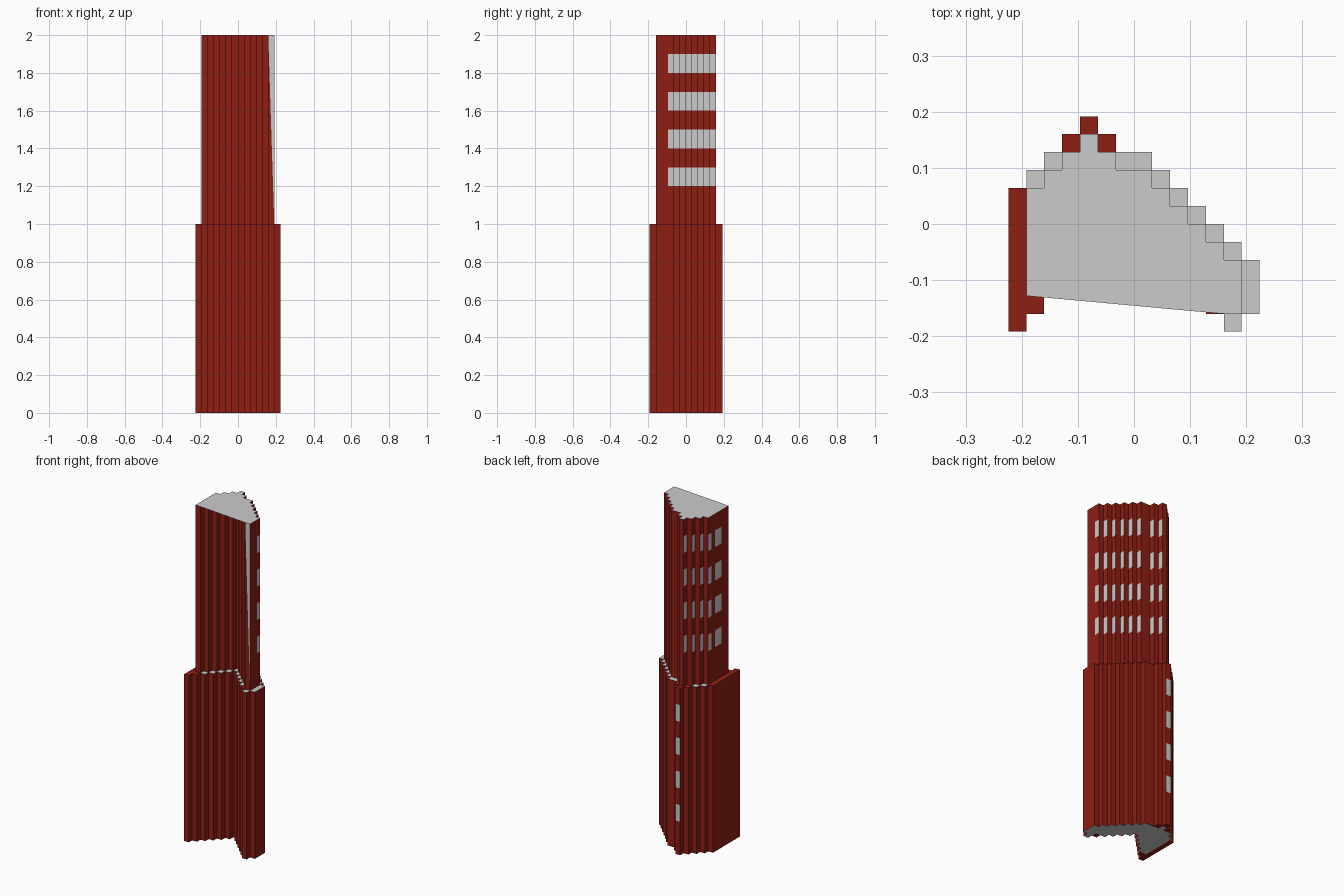
import bpy, bmesh

if "Cube" in bpy.data.objects:
    bpy.data.objects.remove(bpy.data.objects["Cube"])

C = 0.032  # plan cell size
red = bpy.data.materials.new("brick_red")
red.diffuse_color = (0.27, 0.013, 0.007, 1)
red.use_nodes = True
red.node_tree.nodes["Principled BSDF"].inputs["Base Color"].default_value = red.diffuse_color

# Plan columns: x index -> (front y, back y), in cells
fronts = [-6, -5, -4, -3, -2, -1, 0, -1, -2, -3, -4, -5, -6, -5]
backs = [2, 3, 4, 5, 6, 5, 4, 4, 3, 2, 1, 0, -1, -2]
lower = {i - 7: (f, b) for i, (f, b) in enumerate(zip(fronts, backs))}
upper = {i: (f + 1, b - 1) for i, (f, b) in lower.items() if -6 <= i <= 5}
LEVELS = [0, .2, .3, .4, .5, .6, .7, .8, .9, 1]


def face(bm, pts, mat):
    bm.faces.new([bm.verts.new((x * C, y * C, z)) for x, y, z in pts]).material_index = mat


def finish(bm, name):
    bmesh.ops.remove_doubles(bm, verts=bm.verts, dist=1e-5)
    bmesh.ops.dissolve_limit(bm, angle_limit=0.01, verts=bm.verts, edges=bm.edges,
                             delimit={'MATERIAL'})
    me = bpy.data.meshes.new(name)
    bm.to_mesh(me)
    bm.free()
    me.materials.append(None)
    me.materials.append(red)
    bpy.context.collection.objects.link(bpy.data.objects.new(name, me))


def walls(bm, plan, z0, has_window):
    """Outer walls of a stepped plan, with grey window bands on chosen cells."""
    sides = {(1, 0): ((1, 0), (1, 1)), (-1, 0): ((0, 1), (0, 0)),
             (0, 1): ((1, 1), (0, 1)), (0, -1): ((0, 0), (1, 0))}
    for i, (f, b) in plan.items():
        for j in range(f, b):
            for (dx, dy), (p, q) in sides.items():
                nf, nb = plan.get(i + dx, (99, -99))
                if nf <= j + dy < nb:
                    continue
                outer = j + dy >= nb
                win = outer and has_window(i, j, dx, dy)
                a, c = (i + p[0], j + p[1]), (i + q[0], j + q[1])
                if plan is upper and (i, dy) == (5, -1):
                    # front corner pane split into a red and a grey triangle
                    face(bm, [(*a, z0), (*c, z0), (*a, z0 + 1)], 1)
                    face(bm, [(*c, z0), (*c, z0 + 1), (*a, z0 + 1)], 0)
                    continue
                levels = LEVELS if win else [0, 1]
                for k in range(len(levels) - 1):
                    lo, hi = z0 + levels[k], z0 + levels[k + 1]
                    face(bm, [(*a, lo), (*c, lo), (*c, hi), (*a, hi)],
                         0 if win and k % 2 else 1)


# Lower tower with ledge on top and floor below
bm = bmesh.new()
walls(bm, lower, 0, lambda i, j, dx, dy: i == -3 and dy == 1)
for i, (f, b) in lower.items():
    for j in range(f, b):
        is_red = (i == -7 or (j == b - 1 and -4 <= i <= -2)
                  or (j == f and i in (-6, 4)))
        q = [(i, j), (i + 1, j), (i + 1, j + 1), (i, j + 1)]
        face(bm, [(*p, 1) for p in q], int(is_red))
        face(bm, [(*p, 0) for p in reversed(q)], int(is_red))
finish(bm, "lower_tower")

# Upper tower with windows on the side-facing steps
bm = bmesh.new()
walls(bm, upper, 1, lambda i, j, dx, dy:
      (dx == 1 and j >= -3) or (dx == -1 and (j >= 1 or j in (-1, -2))))
finish(bm, "upper_tower")

# Roof slab with a straight front edge spanning the notch
bm = bmesh.new()
for i, (f, b) in upper.items():
    y0, y1 = -4 - (i + 6) / 10.9, -4 - (i + 7) / 10.9
    face(bm, [(i, max(y0, -5), 2), (i + 1, max(y1, -5), 2), (i + 1, b, 2), (i, b, 2)], 0)
finish(bm, "roof")
